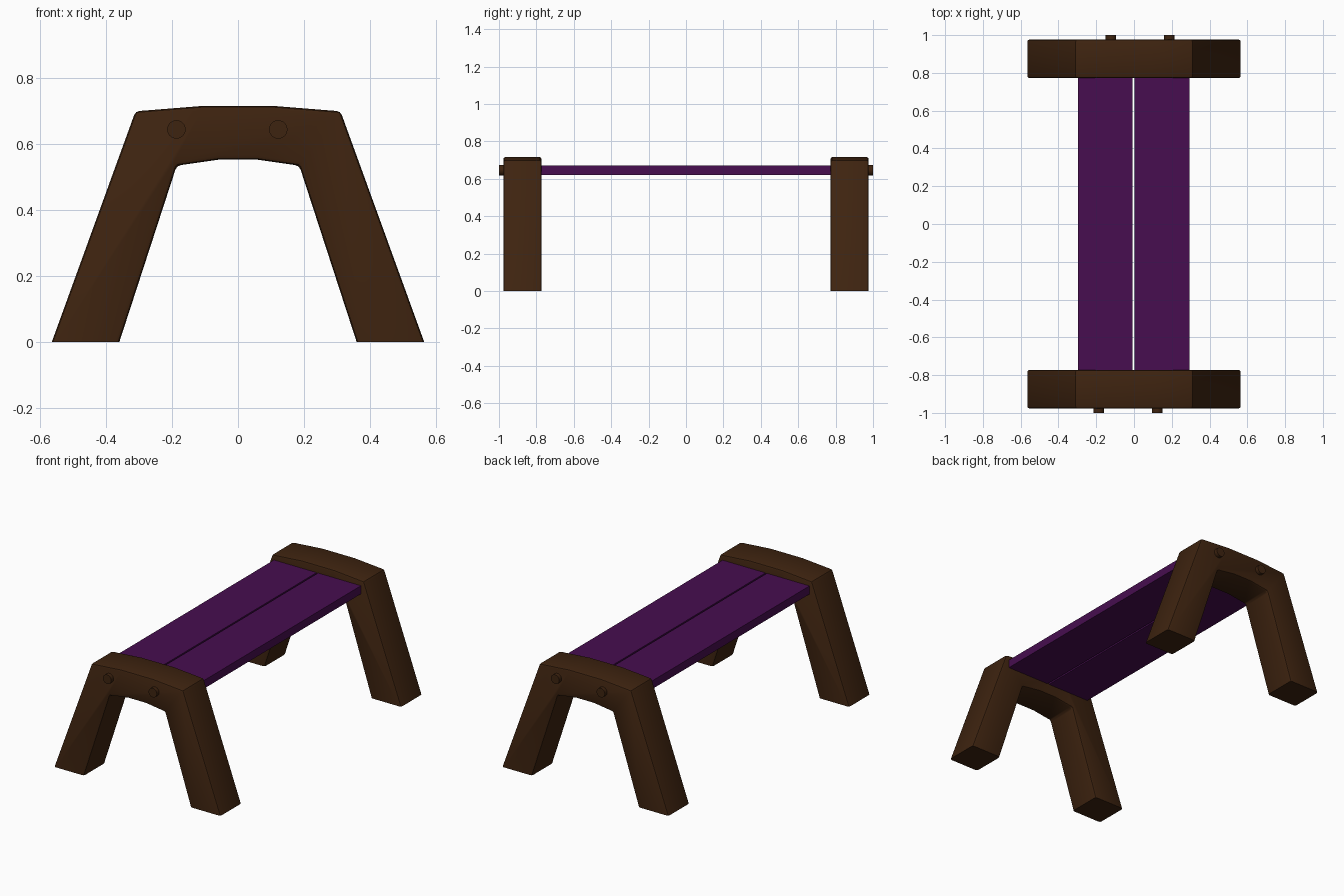
import bpy, bmesh, math
from mathutils import Matrix

cube = bpy.data.objects.get("Cube")
if cube:
    bpy.data.objects.remove(cube, do_unlink=True)


def make_material(name, rgb):
    mat = bpy.data.materials.new(name)
    mat.use_nodes = True
    mat.diffuse_color = (*rgb, 1)
    mat.node_tree.nodes["Principled BSDF"].inputs["Base Color"].default_value = (*rgb, 1)
    return mat


wood = make_material("dark brown wood", (0.048, 0.017, 0.005))
paint = make_material("purple paint", (0.063, 0.004, 0.079))


def finish(name, bm, mat):
    bmesh.ops.recalc_face_normals(bm, faces=bm.faces)
    mesh = bpy.data.meshes.new(name)
    bm.to_mesh(mesh)
    bm.free()
    mesh.materials.append(mat)
    obj = bpy.data.objects.new(name, mesh)
    bpy.context.collection.objects.link(obj)
    return obj


def leg_frame(name, turn):
    # Half of the arched outline, from outer foot over the top, then the inside
    outer = [(0.565, 0), (0.311, 0.70), (0.11, 0.716)]
    inner = [(0.06, 0.553), (0.186, 0.535), (0.36, 0)]
    mirror = lambda pts: [(-x, z) for x, z in reversed(pts)]
    outline = outer + mirror(outer) + mirror(inner) + inner
    bm = bmesh.new()
    front = [bm.verts.new((x, -0.977, z)) for x, z in outline]
    back = [bm.verts.new((x, -0.772, z)) for x, z in outline]
    n = len(outline)
    for i in range(n):
        j = (i + 1) % n
        bm.faces.new((front[i], front[j], back[j], back[i]))
    # Cap each side as two legs and a crossbar
    for side in (front, back):
        bm.faces.new(side)
    bmesh.ops.recalc_face_normals(bm, faces=bm.faces)
    # Chamfer sharp edges, leaving the feet and the shallow arch bends crisp
    edges = [e for e in bm.edges
             if max(v.co.z for v in e.verts) > 0.01
             and e.calc_face_angle(0) > math.radians(30)]
    bmesh.ops.bevel(bm, geom=edges, offset=0.012, segments=2,
                    profile=0.5, affect='EDGES', clamp_overlap=True)
    bmesh.ops.rotate(bm, verts=bm.verts, matrix=Matrix.Rotation(turn, 3, 'Z'))
    return finish(name, bm, wood)


def peg(name, x, turn):
    bm = bmesh.new()
    bmesh.ops.create_cone(bm, cap_ends=True, segments=24, radius1=0.028,
                          radius2=0.028, depth=0.06,
                          matrix=Matrix.Rotation(turn, 4, 'Z')
                          @ Matrix.Translation((x, -0.97, 0.645))
                          @ Matrix.Rotation(math.pi / 2, 4, 'X'))
    return finish(name, bm, wood)


def plank(name, x0, x1):
    bm = bmesh.new()
    bmesh.ops.create_cube(bm, size=1, matrix=Matrix.Translation(((x0 + x1) / 2, 0, 0.645))
                          @ Matrix.Diagonal((x1 - x0, 1.6, 0.05, 1)))
    return finish(name, bm, paint)


# End frames with their pegs; the back one is the front one turned around
smooth = []
for end, turn in (("front", 0), ("back", math.pi)):
    smooth.append(leg_frame(end + "_leg_frame", turn))
    for i, x in enumerate((-0.187, 0.122)):
        smooth.append(peg(f"{end}_peg_{i + 1}", x, turn))

# Seat boards
plank("right_seat_plank", -0.297, -0.008)
plank("left_seat_plank", 0.002, 0.293)

# Smooth shading on rounded parts
bpy.ops.object.select_all(action='DESELECT')
for obj in smooth:
    obj.select_set(True)
bpy.context.view_layer.objects.active = smooth[0]
bpy.ops.object.shade_smooth_by_angle(angle=math.radians(30))
